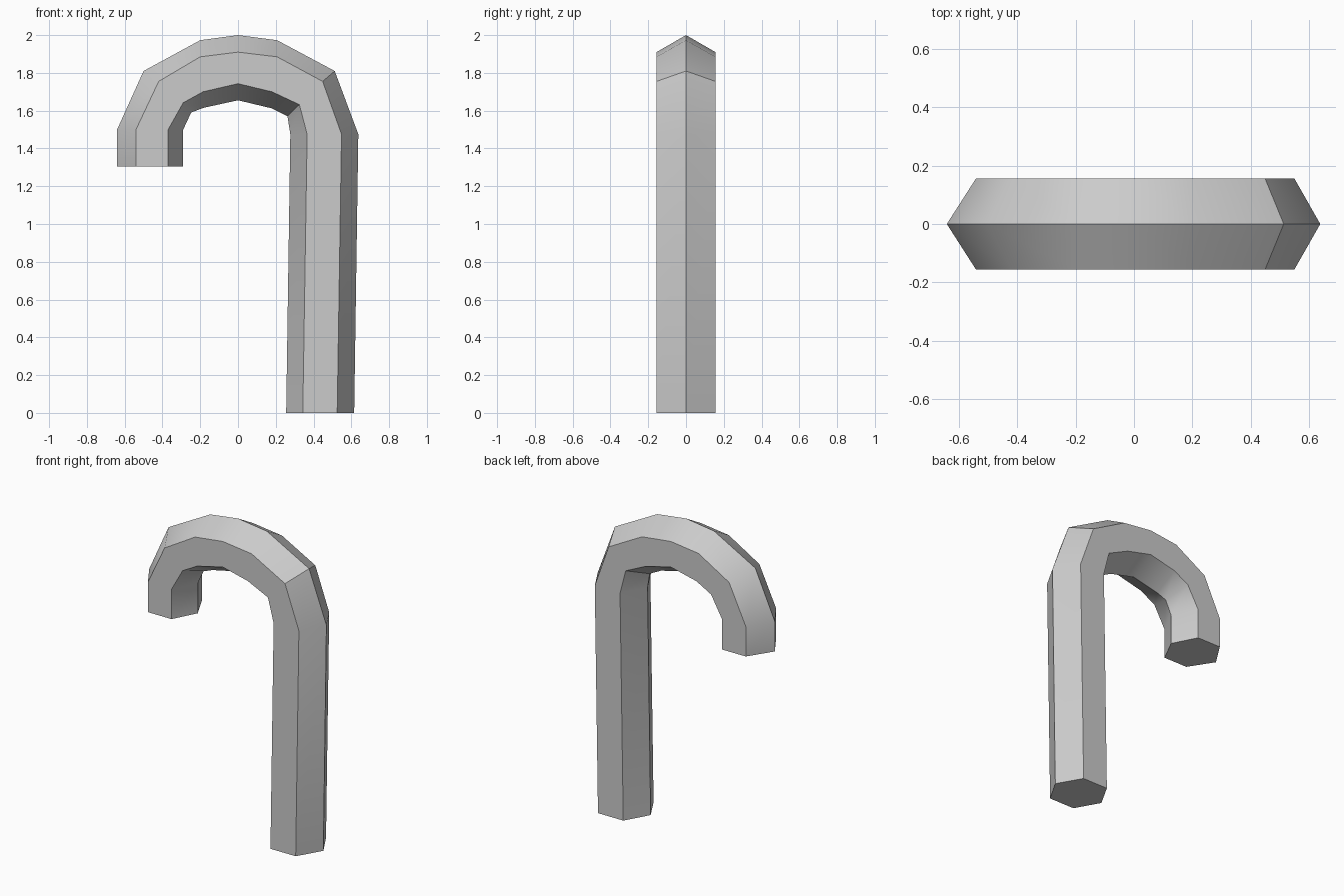
import bpy, bmesh

if "Cube" in bpy.data.objects:
    bpy.data.objects.remove(bpy.data.objects["Cube"])

HALF_DEPTH = 0.156

# Stations along the cane, hook tip to foot. Each gives (x, z) of the
# outer ridge, outer shoulder, inner shoulder and inner ridge.
stations = [
    [(-.64, 1.305), (-.54, 1.305), (-.37, 1.305), (-.29, 1.305)],
    [(-.64, 1.50), (-.54, 1.50), (-.37, 1.50), (-.29, 1.50)],
    [(-.50, 1.81), (-.42, 1.755), (-.29, 1.642), (-.248, 1.59)],
    [(-.20, 1.973), (-.20, 1.885), (-.185, 1.70), (-.183, 1.615)],
    [(0, 2.0), (0, 1.91), (0, 1.743), (0, 1.655)],
    [(.207, 1.973), (.207, 1.885), (.18, 1.70), (.18, 1.612)],
    [(.512, 1.81), (.448, 1.755), (.325, 1.632), (.262, 1.57)],
    [(.637, 1.475), (.548, 1.475), (.366, 1.475), (.277, 1.475)],
    [(.615, 0), (.525, 0), (.343, 0), (.255, 0)],
]

# Hexagonal tube skinned through the stations
bm = bmesh.new()
rings = []
for outer, shoulder_out, shoulder_in, inner in stations:
    d = HALF_DEPTH
    loop = [(outer, 0), (shoulder_out, -d), (shoulder_in, -d),
            (inner, 0), (shoulder_in, d), (shoulder_out, d)]
    rings.append([bm.verts.new((p[0], y, p[1])) for p, y in loop])
for a, b in zip(rings, rings[1:]):
    for i in range(6):
        j = (i + 1) % 6
        bm.faces.new((a[i], a[j], b[j], b[i]))

# Flat end caps
bm.faces.new(rings[0])
bm.faces.new(rings[-1])
bmesh.ops.recalc_face_normals(bm, faces=bm.faces)

mesh = bpy.data.meshes.new("hooked_cane")
bm.to_mesh(mesh)
bm.free()
cane = bpy.data.objects.new("hooked_cane", mesh)
bpy.context.collection.objects.link(cane)

# Soft shading along the bend, crisp hexagon edges
bpy.context.view_layer.objects.active = cane
cane.select_set(True)
bpy.ops.object.shade_smooth_by_angle(angle=0.6)
